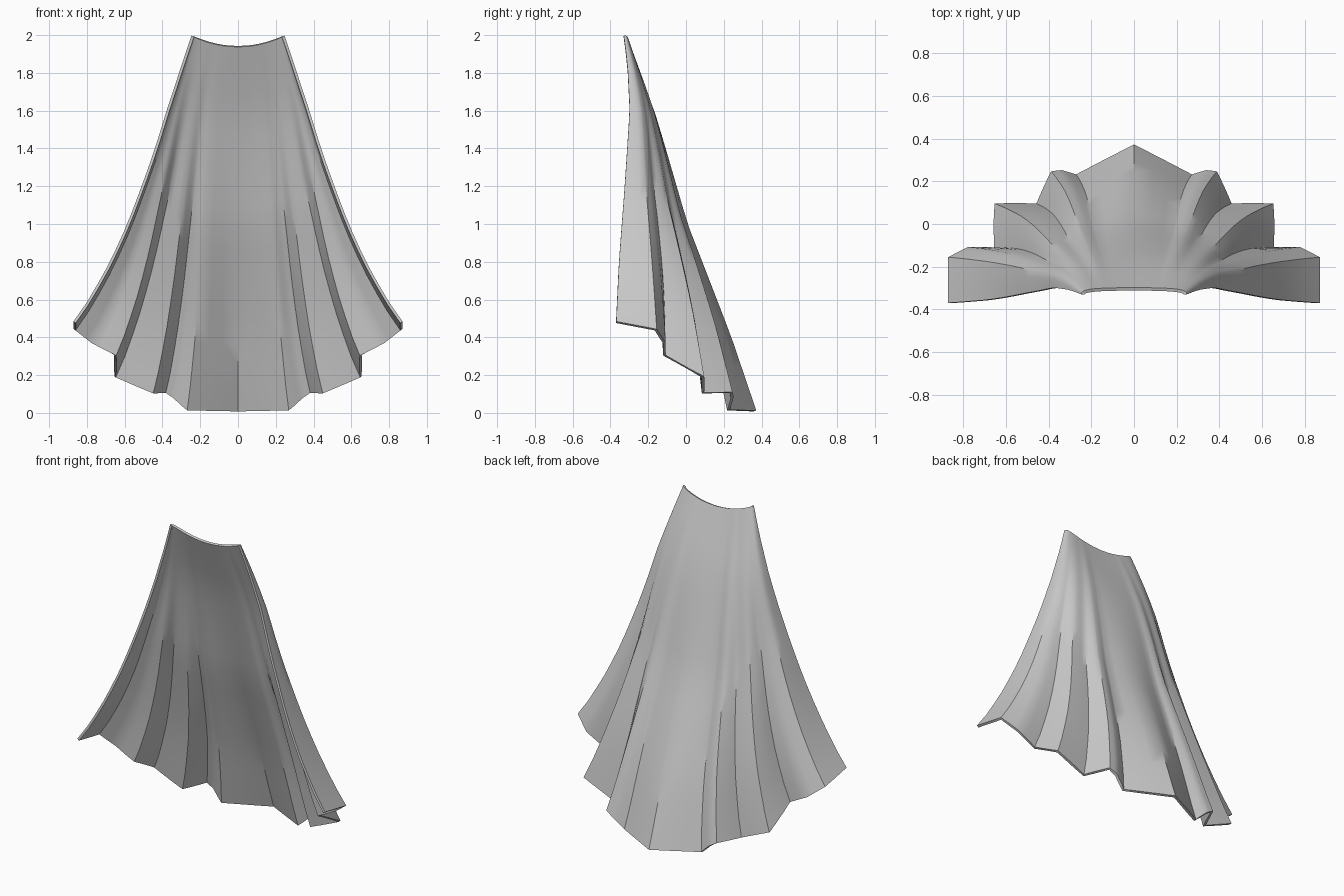
import bpy, bmesh
from math import sin, cos, pi
from mathutils import Vector

if "Cube" in bpy.data.objects:
    bpy.data.objects.remove(bpy.data.objects["Cube"])

# Half of the zigzag hem, from centre back round to the front edge
HEM = [Vector(p) for p in [
    (0, .365, .01), (.27, .225, .015), (.34, .245, .08), (.385, .24, .108),
    (.453, .09, .105), (.65, .09, .19), (.65, -.115, .305), (.775, -.115, .37),
    (.865, -.16, .44), (.865, -.37, .48)]]

# Profiles down the length: half width, front edge y, centre back y
WIDTH = [(0, .24), (.26, .37), (.4, .435), (.53, .505), (.66, .58), (.79, .67), (.92, .78), (1, .865)]
EDGE_Y = [(0, -.33), (.1, -.31), (.26, -.298), (.53, -.325), (.79, -.355), (1, -.37)]
BACK_Y = [(0, -.305), (.177, -.175), (.28, -.115), (.486, 0), (.794, .23), (1, .365)]
ROWS, SUB = 16, 3


def profile(pts, s):
    for (a, p), (b, q) in zip(pts, pts[1:]):
        if s <= b:
            return p + (q - p) * (s - a) / (b - a)
    return pts[-1][1]


def arc(f, s):
    """Smooth unfolded cross-section: f runs round the body, s runs down."""
    a = f * pi / 2
    front, back = profile(EDGE_Y, s), profile(BACK_Y, s)
    return Vector((profile(WIDTH, s) * sin(a) ** .7,
                   front + (back - front) * max(cos(a), 0) ** .7, 0))


# Subdivide the hem and measure its arc length
hem = [a.lerp(b, k / SUB) for a, b in zip(HEM, HEM[1:]) for k in range(SUB)] + [HEM[-1]]
dist = [0]
for a, b in zip(hem, hem[1:]):
    dist.append(dist[-1] + (b - a).length)
columns = [(h, d / dist[-1]) for h, d in zip(hem, dist)]


def point(h, f, s, side):
    p = arc(f, s) + (h - arc(f, 1)) * s ** 2
    top = 1.94 + .055 * (arc(f, 0).x / .24) ** 2
    return (p.x * side, p.y, top + (h.z - top) * s)


# Cape sheet: both halves in one strip of columns, pleats deepening to the hem
strip = [(h, f, -1) for h, f in reversed(columns[1:])] + [(h, f, 1) for h, f in columns]
bm = bmesh.new()
grid = [[bm.verts.new(point(h, f, r / ROWS, side)) for h, f, side in strip]
        for r in range(ROWS + 1)]
for up, low in zip(grid, grid[1:]):
    for i in range(len(strip) - 1):
        bm.faces.new((up[i], up[i + 1], low[i + 1], low[i]))
bmesh.ops.recalc_face_normals(bm, faces=bm.faces)
mesh = bpy.data.meshes.new("cape")
bm.to_mesh(mesh)
bm.free()
cape = bpy.data.objects.new("cape", mesh)
bpy.context.collection.objects.link(cape)

# Cloth thickness and shading
solid = cape.modifiers.new("thickness", 'SOLIDIFY')
solid.thickness = .015
solid.offset = 0
bpy.context.view_layer.objects.active = cape
cape.select_set(True)
bpy.ops.object.modifier_apply(modifier="thickness")
bpy.ops.object.shade_smooth_by_angle(angle=.7)
